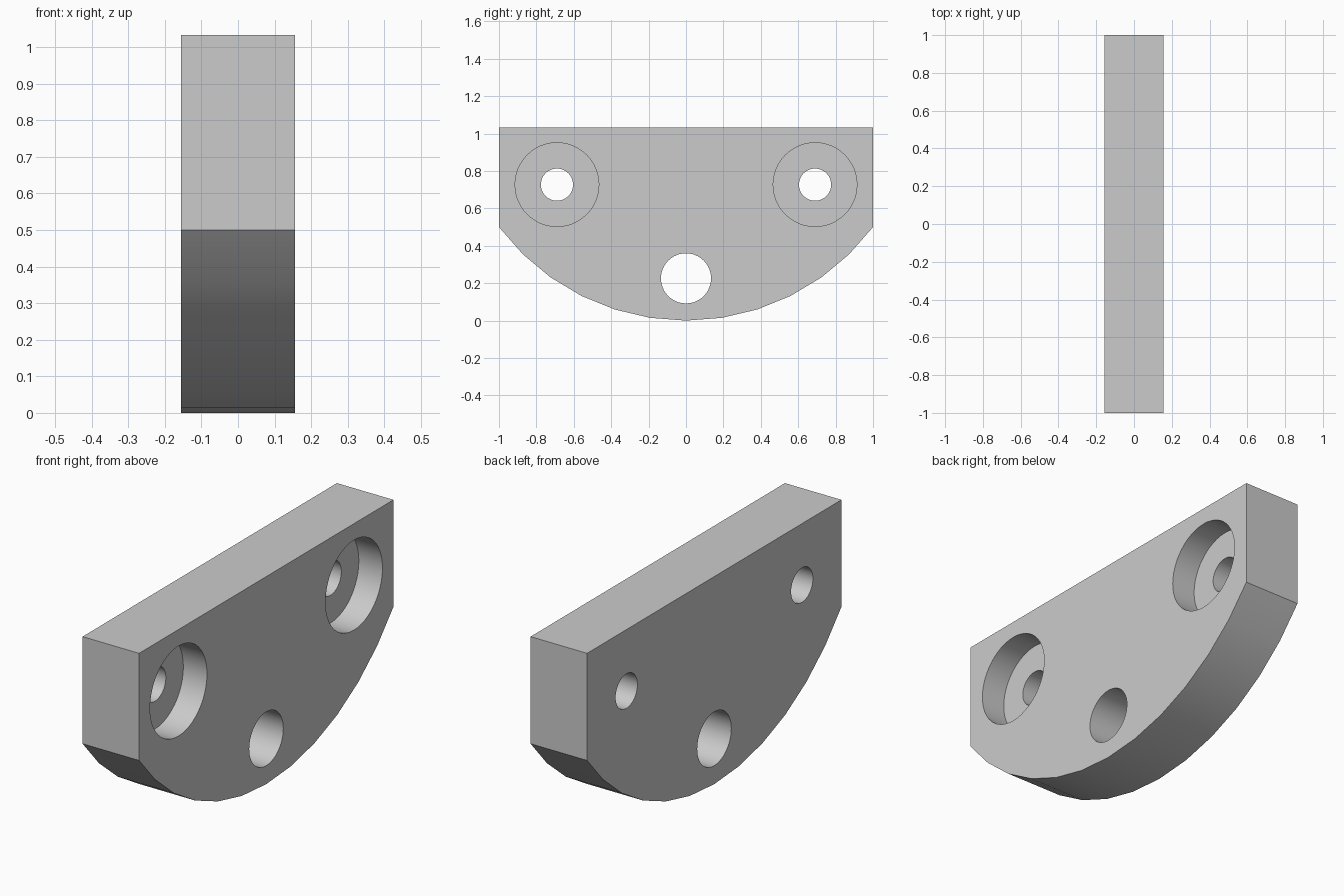
import bpy
import math

if "Cube" in bpy.data.objects:
    bpy.data.objects.remove(bpy.data.objects["Cube"], do_unlink=True)

HALF = 0.1555      # half thickness along x
TOP = 1.033
RADIUS = 1.25      # curved underside
BORE_DEPTH = 0.13

grey = bpy.data.materials.new("plain grey")
grey.use_nodes = True
colour = (0.6, 0.6, 0.6, 1)
grey.diffuse_color = colour
grey.node_tree.nodes["Principled BSDF"].inputs["Base Color"].default_value = colour

# Plate: flat top and ends, faceted arc below, extruded along x
sweep = math.asin(1 / RADIUS)
angles = [sweep * i / 6 for i in range(-6, 7)]
profile = [(RADIUS * math.sin(a), RADIUS * (1 - math.cos(a))) for a in angles]
profile += [(1, TOP), (-1, TOP)]
n = len(profile)
verts = [(x, y, z) for x in (-HALF, HALF) for y, z in profile]
faces = [tuple(reversed(range(n))), tuple(range(n, 2 * n))]
faces += [(i, (i + 1) % n, (i + 1) % n + n, i + n) for i in range(n)]
mesh = bpy.data.meshes.new("mounting_plate")
mesh.from_pydata(verts, [], faces)
mesh.materials.append(grey)
plate = bpy.data.objects.new("mounting_plate", mesh)
bpy.context.collection.objects.link(plate)


def drill(name, y, z, radius, x_start, x_end):
    """Cut a round hole along x out of the plate."""
    bpy.ops.mesh.primitive_cylinder_add(
        vertices=48, radius=radius, depth=x_end - x_start,
        location=((x_start + x_end) / 2, y, z), rotation=(0, math.pi / 2, 0))
    cutter = bpy.context.object
    cutter.name = name
    cutter.data.materials.append(grey)
    bpy.context.view_layer.objects.active = plate
    cut = plate.modifiers.new(name, "BOOLEAN")
    cut.operation = "DIFFERENCE"
    cut.solver = "EXACT"
    cut.object = cutter
    bpy.ops.object.modifier_apply(modifier=cut.name)
    bpy.data.objects.remove(cutter, do_unlink=True)


# Pivot hole and the two counterbored screw holes
drill("pivot_hole", 0, 0.226, 0.134, -0.3, 0.3)
for side in (-1, 1):
    drill("counterbore", side * 0.69, 0.727, 0.224, HALF - BORE_DEPTH, 0.3)
    drill("screw_hole", side * 0.69, 0.727, 0.086, -0.3, 0.3)

# Smooth curved walls, crisp edges
bpy.ops.object.select_all(action="DESELECT")
plate.select_set(True)
bpy.context.view_layer.objects.active = plate
bpy.ops.object.shade_smooth_by_angle(angle=math.radians(30))
